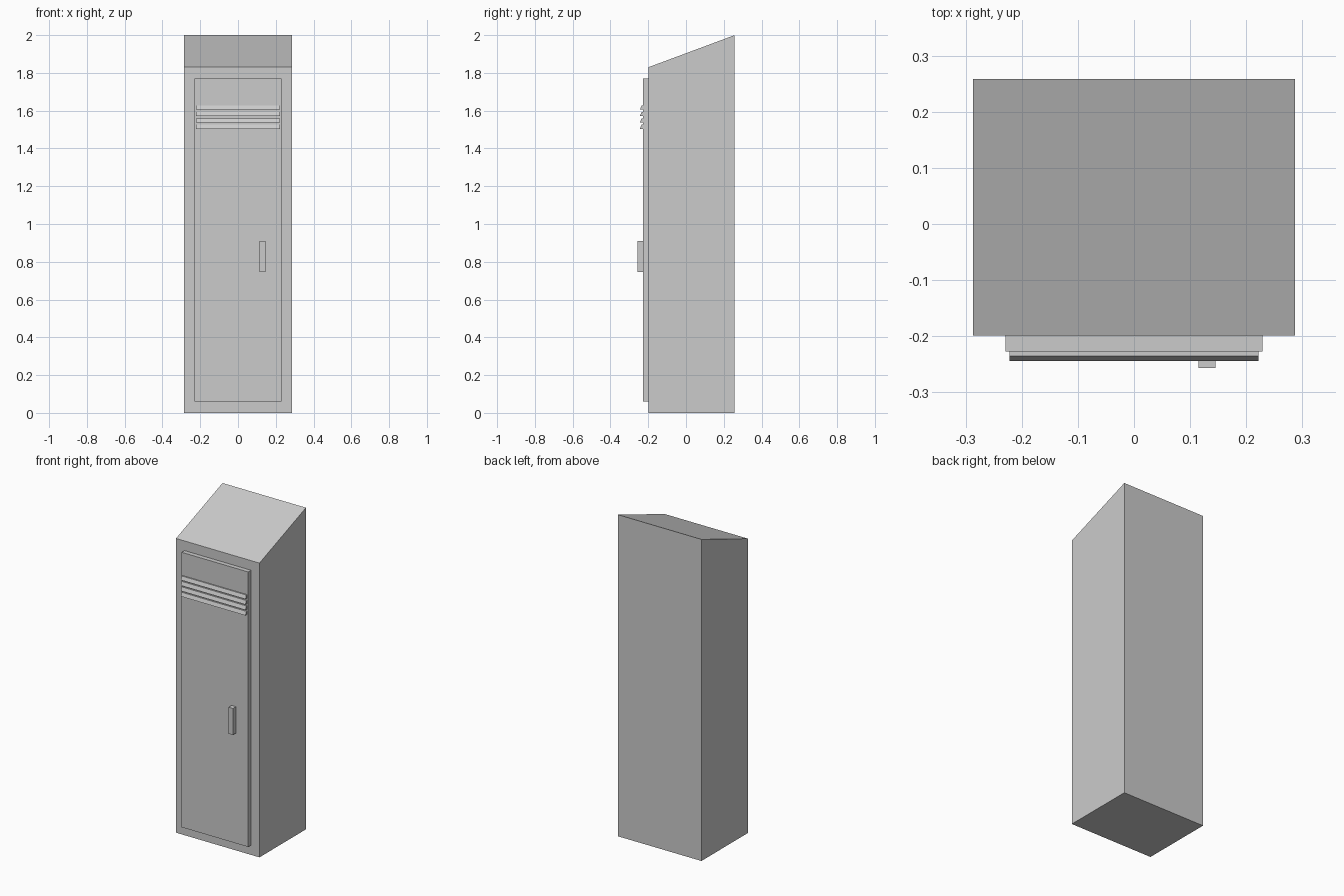
import bpy

if "Cube" in bpy.data.objects:
    bpy.data.objects.remove(bpy.data.objects["Cube"])


def extrude_x(name, profile, x0, x1):
    """Solid made by sweeping a (y, z) side profile from x0 to x1."""
    n = len(profile)
    verts = [(x, y, z) for x in (x0, x1) for y, z in profile]
    faces = [tuple(reversed(range(n))), tuple(range(n, 2 * n))]
    faces += [(i, (i + 1) % n, n + (i + 1) % n, n + i) for i in range(n)]
    mesh = bpy.data.meshes.new(name)
    mesh.from_pydata(verts, [], faces)
    obj = bpy.data.objects.new(name, mesh)
    bpy.context.collection.objects.link(obj)
    return obj


def box(name, x0, x1, y0, y1, z0, z1):
    return extrude_x(name, [(y0, z0), (y1, z0), (y1, z1), (y0, z1)], x0, x1)


FRONT, BACK = -0.199, 0.258
DOOR_FACE = -0.227

# Cabinet with a sloping roof
extrude_x("locker_body",
          [(FRONT, 0), (BACK, 0), (BACK, 2.0), (FRONT, 1.83)], -0.287, 0.287)

# Door panel
box("door", -0.229, 0.229, DOOR_FACE, FRONT, 0.06, 1.77)

# Vent louvres: flat underside, sloping front
for i in range(4):
    z = 1.504 + i * 0.0338
    extrude_x(f"vent_slat_{i + 1}",
              [(-0.244, z), (DOOR_FACE, z),
               (DOOR_FACE, z + 0.022), (-0.235, z + 0.022)], -0.222, 0.222)

# Handle
box("handle", 0.115, 0.145, -0.257, DOOR_FACE, 0.745, 0.91)
